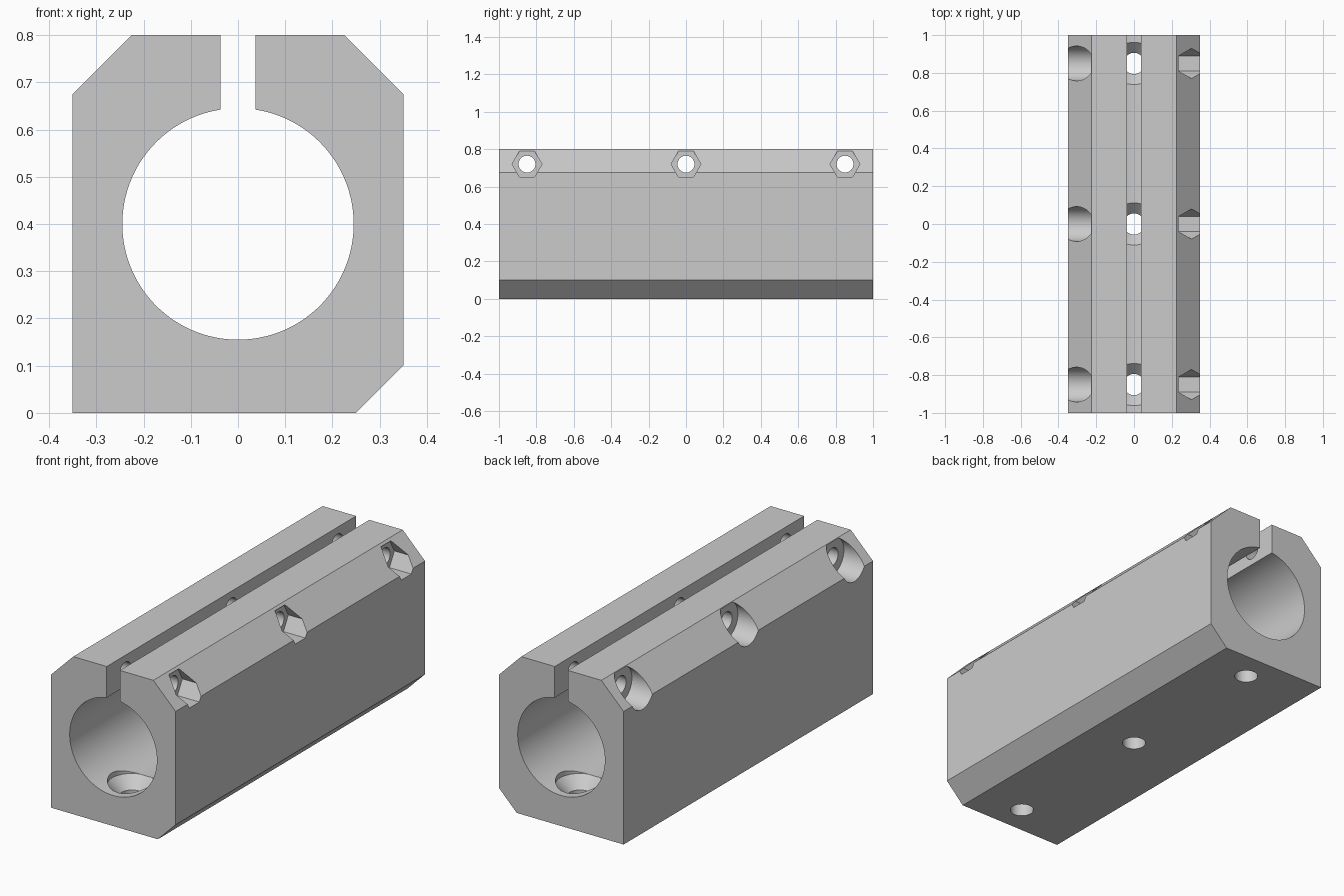
import bpy, bmesh
from math import sin, cos, pi, asin, radians

if "Cube" in bpy.data.objects:
    bpy.data.objects.remove(bpy.data.objects["Cube"])

grey = bpy.data.materials.new("light grey")
grey.diffuse_color = (0.6, 0.6, 0.6, 1)
grey.use_nodes = True
grey.node_tree.nodes["Principled BSDF"].inputs["Base Color"].default_value = grey.diffuse_color

BORE_R, BORE_Z, SLOT, BOLT_Z = 0.245, 0.4, 0.037, 0.72


def mesh_object(name, bm):
    bmesh.ops.recalc_face_normals(bm, faces=bm.faces)
    me = bpy.data.meshes.new(name)
    bm.to_mesh(me)
    bm.free()
    me.materials.append(grey)
    ob = bpy.data.objects.new(name, me)
    bpy.context.collection.objects.link(ob)
    return ob


def turned_cutter(name, axis, centre, sections, sides=64):
    """Stack of rings (position, radius) along the x or z axis."""
    bm = bmesh.new()
    rings = []
    for t, r in sections:
        ring = []
        for i in range(sides):
            u, v = r * cos(2 * pi * i / sides), r * sin(2 * pi * i / sides)
            p = (t, centre[0] + u, centre[1] + v) if axis == "X" else (centre[0] + u, centre[1] + v, t)
            ring.append(bm.verts.new(p))
        rings.append(ring)
    for a, b in zip(rings, rings[1:]):
        for i in range(sides):
            j = (i + 1) % sides
            bm.faces.new((a[i], a[j], b[j], b[i]))
    bm.faces.new(rings[0])
    bm.faces.new(rings[-1])
    ob = mesh_object(name, bm)
    ob.hide_render = True
    return ob


# Clamp block: chamfered outline, slot and bore in one extruded profile
outline = [(SLOT, 0.8), (0.225, 0.8), (0.35, 0.675), (0.35, 0.1), (0.25, 0),
           (-0.35, 0), (-0.35, 0.675), (-0.225, 0.8), (-SLOT, 0.8)]
gap = asin(SLOT / BORE_R)
N = 96
for i in range(N + 1):
    a = -gap - (2 * pi - 2 * gap) * i / N
    outline.append((BORE_R * sin(a), BORE_Z + BORE_R * cos(a)))
bm = bmesh.new()
face = bm.faces.new([bm.verts.new((x, -1, z)) for x, z in outline])
ext = bmesh.ops.extrude_face_region(bm, geom=[face], use_keep_orig=True)
bmesh.ops.translate(bm, vec=(0, 2, 0),
                    verts=[v for v in ext["geom"] if isinstance(v, bmesh.types.BMVert)])
block = mesh_object("clamp_block", bm)

# Clamping bolt holes, head counterbores, nut pockets and countersunk base holes
cutters = []
for y in (-0.85, 0, 0.85):
    c = (y, BOLT_Z)
    cutters += [
        turned_cutter("bolt_hole", "X", c, [(-0.5, 0.045), (0.5, 0.045)]),
        turned_cutter("head_counterbore", "X", c, [(-0.5, 0.092), (-0.227, 0.092)]),
        turned_cutter("nut_pocket", "X", c, [(0.227, 0.08), (0.5, 0.08)], 6),
        turned_cutter("base_hole", "Z", (0, y),
                      [(-0.1, 0.056), (0.1, 0.056), (0.157, 0.113), (0.25, 0.113)]),
    ]
for cutter in cutters:
    mod = block.modifiers.new(cutter.name, "BOOLEAN")
    mod.operation = "DIFFERENCE"
    mod.solver = "EXACT"
    mod.object = cutter

# Bake the cuts and drop the cutters
bpy.context.view_layer.update()
dg = bpy.context.evaluated_depsgraph_get()
baked = bpy.data.meshes.new_from_object(block.evaluated_get(dg))
block.modifiers.clear()
block.data = baked
for cutter in cutters:
    bpy.data.objects.remove(cutter)

bpy.context.view_layer.objects.active = block
block.select_set(True)
bpy.ops.object.shade_smooth_by_angle(angle=radians(30))
